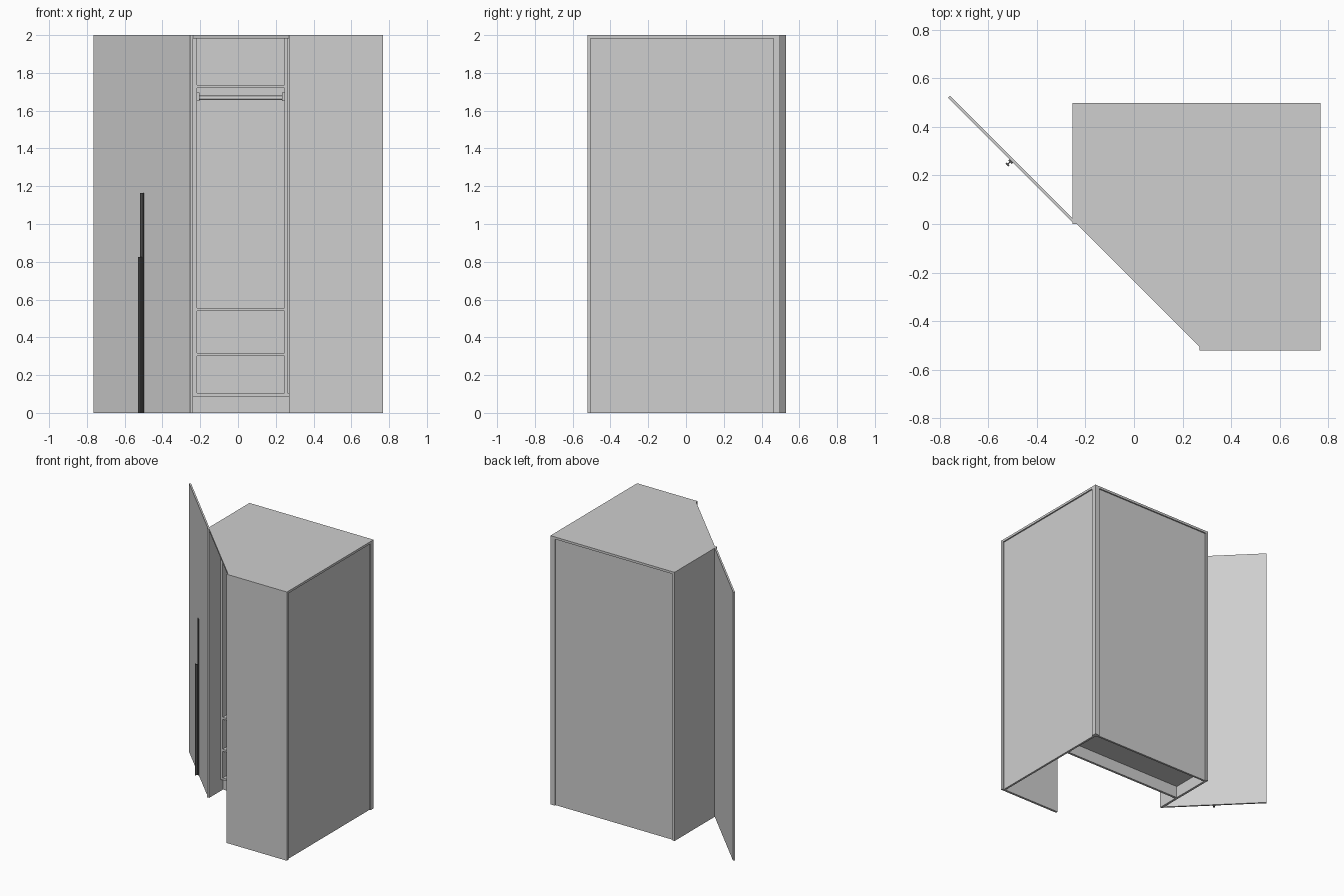
import bpy
import bmesh
from math import radians
from mathutils import Matrix, Vector

cube = bpy.data.objects.get("Cube")
if cube:
    bpy.data.objects.remove(cube, do_unlink=True)


def material(name, value):
    m = bpy.data.materials.new(name)
    m.use_nodes = True
    color = (value, value, value, 1)
    m.diffuse_color = color
    m.node_tree.nodes["Principled BSDF"].inputs["Base Color"].default_value = color
    return m


GREY = material("light grey board", 0.62)
DARK = material("dark grey handle", 0.08)


def finish(name, bm, mat):
    bmesh.ops.recalc_face_normals(bm, faces=bm.faces)
    mesh = bpy.data.meshes.new(name)
    bm.to_mesh(mesh)
    bm.free()
    mesh.materials.append(mat)
    obj = bpy.data.objects.new(name, mesh)
    bpy.context.collection.objects.link(obj)
    return obj


def prism(name, outline, z0, z1, mat=GREY):
    """Extrude a floor-plan outline from z0 up to z1."""
    bm = bmesh.new()
    face = bm.faces.new([bm.verts.new((x, y, z0)) for x, y in outline])
    new = bmesh.ops.extrude_face_region(bm, geom=[face])["geom"]
    verts = [g for g in new if isinstance(g, bmesh.types.BMVert)]
    bmesh.ops.translate(bm, verts=verts, vec=(0, 0, z1 - z0))
    return finish(name, bm, mat)


def board(name, x, y, z, mat=GREY):
    corners = [(x[0], y[0]), (x[1], y[0]), (x[1], y[1]), (x[0], y[1])]
    return prism(name, corners, z[0], z[1], mat)


def rod(name, x0, x1, y, z, radius):
    bm = bmesh.new()
    place = Matrix.Translation(((x0 + x1) / 2, y, z)) @ Matrix.Rotation(radians(90), 4, "Y")
    bmesh.ops.create_cone(bm, cap_ends=True, segments=24, radius1=radius,
                          radius2=radius, depth=x1 - x0, matrix=place)
    obj = finish(name, bm, GREY)
    for p in obj.data.polygons:
        p.use_smooth = len(p.vertices) == 4


T = 0.017                       # board thickness
LEFT, RIGHT = -0.254, 0.768
FRONT, BACK = -0.522, 0.498
TOP = 2 - T
INNER, SPLIT = -0.217, 0.246    # sides of the shelf compartment
SHELF_Y = (0.13, BACK - 0.025)

# Carcass: five-sided top, two outer boards, recessed back and side sheets
prism("top_panel", [(LEFT, BACK), (LEFT, 0), (LEFT + T, 0), (0.27, FRONT + T),
                    (0.27, FRONT), (RIGHT, FRONT), (RIGHT, BACK)], TOP, 2)
board("hinge_side_panel", (LEFT, LEFT + T), (0, BACK), (0, TOP))
board("front_panel", (0.27, RIGHT), (FRONT, FRONT + T), (0, TOP))
board("back_sheet", (LEFT + T, RIGHT - 0.036), (BACK - 0.025, BACK - 0.01), (0, TOP))
board("side_sheet", (RIGHT - 0.025, RIGHT - 0.01), (FRONT + T, BACK - 0.036), (0, TOP))
board("corner_post", (RIGHT - 0.036, RIGHT), (BACK - 0.036, BACK), (0, TOP))

# Interior: floor, plinth, upright boards and shelves
board("floor_board", (LEFT + T, RIGHT - 0.025), SHELF_Y, (0.088, 0.104))
board("plinth", (LEFT + T, RIGHT - 0.025), (0.163, 0.18), (0, 0.088))
board("inner_liner", (LEFT + T, INNER), SHELF_Y, (0.104, TOP))
board("divider", (SPLIT, SPLIT + T), SHELF_Y, (0.104, TOP))
for i, z in enumerate((0.302, 0.54, 1.72)):
    board(f"shelf_{i + 1}", (INNER, SPLIT), SHELF_Y, (z, z + 0.016))

# Hanging rail with an end socket on each side
rod("hanging_rail", INNER, SPLIT, 0.3, 1.668, 0.011)
for name, x in (("rail_socket_right", INNER), ("rail_socket_left", SPLIT - 0.012)):
    board(name, (x, x + 0.012), (0.275, 0.325), (1.65, 1.695))

# Door swung fully open, in line with the slanted opening
hinge = Vector((-0.25, 0.004))
along = Vector((-1, 1)).normalized()
out = Vector((-1, -1)).normalized()


def door_part(name, a, o, z, mat=GREY):
    spots = [(a[0], o[0]), (a[1], o[0]), (a[1], o[1]), (a[0], o[1])]
    prism(name, [hinge + along * s + out * t for s, t in spots], z[0], z[1], mat)


door_part("door", (0, 0.73), (-0.012, 0), (0, 2))

# Long upright handle: strip on the door and a shorter grip in front
door_part("handle_strip", (0.352, 0.372), (0, 0.007), (0, 1.163), DARK)
door_part("handle_web", (0.36, 0.365), (0.007, 0.018), (0, 0.825), DARK)
door_part("handle_grip", (0.355, 0.37), (0.018, 0.025), (0, 0.825), DARK)
